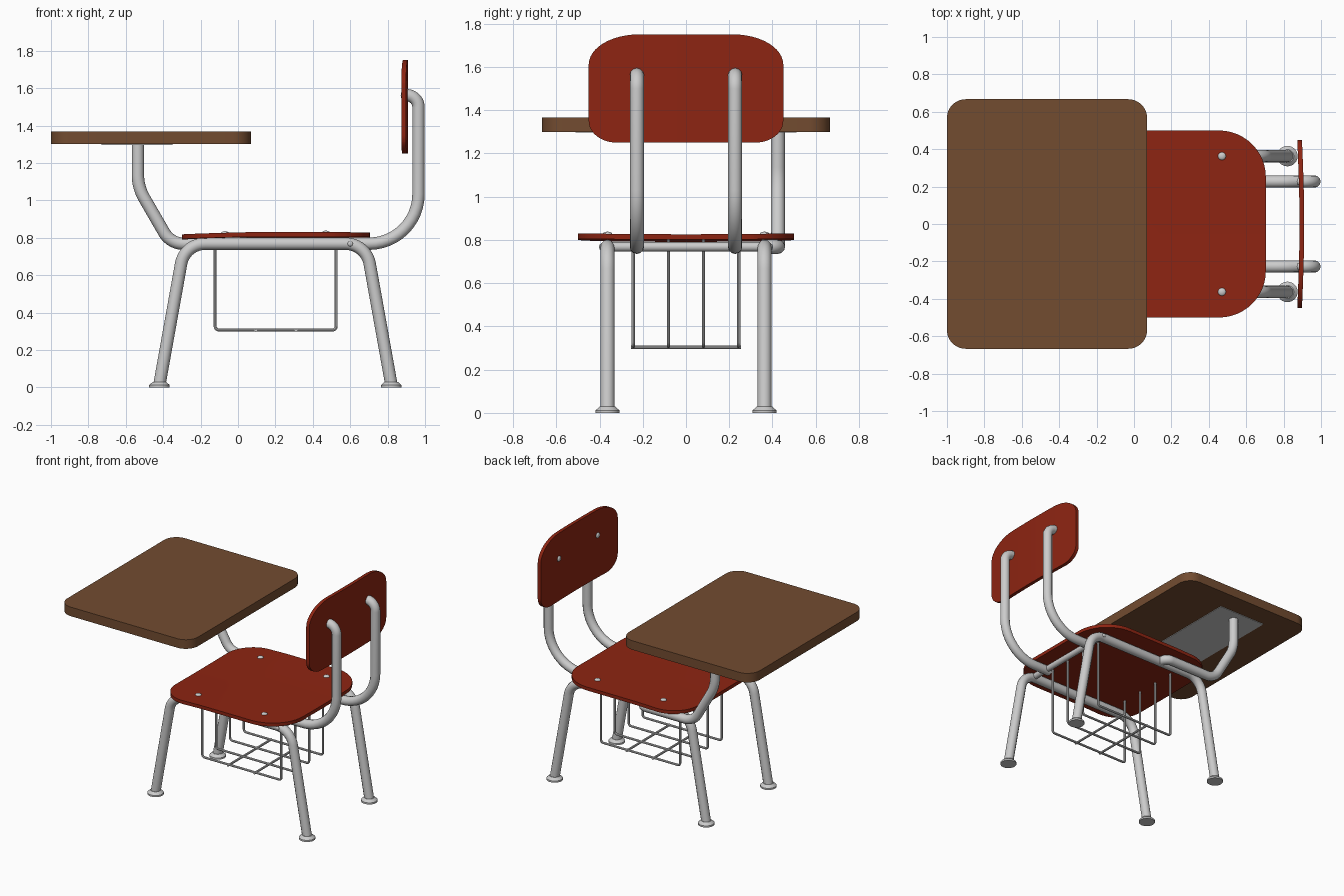
import bpy, bmesh
from math import cos, sin, pi, tan
from mathutils import Vector, Quaternion, Matrix

if "Cube" in bpy.data.objects:
    bpy.data.objects.remove(bpy.data.objects["Cube"])


def material(name, rgb):
    m = bpy.data.materials.new(name)
    m.diffuse_color = (*rgb, 1)
    m.use_nodes = True
    m.node_tree.nodes["Principled BSDF"].inputs["Base Color"].default_value = m.diffuse_color
    return m


RED = material("red_plastic", (0.27, 0.018, 0.006))
BROWN = material("brown_wood", (0.17, 0.072, 0.03))


def finish(name, bm, mat=None):
    bmesh.ops.recalc_face_normals(bm, faces=bm.faces)
    me = bpy.data.meshes.new(name)
    bm.to_mesh(me)
    bm.free()
    ob = bpy.data.objects.new(name, me)
    bpy.context.collection.objects.link(ob)
    if mat:
        me.materials.append(mat)
    bpy.ops.object.select_all(action='DESELECT')
    ob.select_set(True)
    bpy.context.view_layer.objects.active = ob
    bpy.ops.object.shade_smooth_by_angle(angle=0.6)
    return ob


def slab(name, u0, u1, v0, v1, w0, w1, corners, mat, bend=None, axes=(0, 1, 2)):
    """Plate with elliptical corners; corners = (rx, ry) from lower left, anticlockwise."""
    bm = bmesh.new()
    spots = [(u0, v0, 1, 1), (u1, v0, -1, 1), (u1, v1, -1, -1), (u0, v1, 1, -1)]
    verts = []
    for k, ((u, v, su, sv), (ru, rv)) in enumerate(zip(spots, corners)):
        for i in range(13):
            a = pi + k * pi / 2 + i * pi / 24
            verts.append(bm.verts.new((u + su * ru + ru * cos(a), v + sv * rv + rv * sin(a), w0)))
    face = bm.faces.new(verts)
    top = bmesh.ops.extrude_face_region(bm, geom=[face])["geom"]
    for e in top:
        if isinstance(e, bmesh.types.BMVert):
            e.co.z = w1
    if bend:
        for i in range(1, 16):
            t = i / 16
            for co, no in (((u0 + (u1 - u0) * t, 0, 0), (1, 0, 0)), ((0, v0 + (v1 - v0) * t, 0), (0, 1, 0))):
                bmesh.ops.bisect_plane(bm, geom=bm.verts[:] + bm.edges[:] + bm.faces[:],
                                       dist=1e-5, plane_co=co, plane_no=no)
        for v in bm.verts:
            v.co.z += bend(v.co.x, v.co.y)
    for v in bm.verts:
        v.co = [v.co[a] for a in axes]
    return finish(name, bm, mat)


def tube(name, pts, radius, fillets=(), sides=4):
    """Round tube along a path whose inner corners are filleted."""
    pts = [Vector(p) for p in pts]
    path = [pts[0]]
    for p, a, b, r in zip(pts[1:-1], pts, pts[2:], fillets):
        d1, d2 = (p - a).normalized(), (b - p).normalized()
        ang = d1.angle(d2)
        start = p - d1 * r * tan(ang / 2)
        axis = d1.cross(d2).normalized()
        centre = start + axis.cross(d1) * r
        path += [centre + Quaternion(axis, ang * i / 12) @ (start - centre) for i in range(13)]
    path.append(pts[-1])
    cu = bpy.data.curves.new(name, 'CURVE')
    cu.dimensions = '3D'
    cu.bevel_depth, cu.bevel_resolution, cu.use_fill_caps = radius, sides, True
    sp = cu.splines.new('POLY')
    sp.points.add(len(path) - 1)
    for q, p in zip(sp.points, path):
        q.co = (*p, 1)
    ob = bpy.data.objects.new(name, cu)
    bpy.context.collection.objects.link(ob)
    bpy.ops.object.select_all(action='DESELECT')
    ob.select_set(True)
    bpy.context.view_layer.objects.active = ob
    bpy.ops.object.convert(target='MESH')
    bpy.ops.object.shade_smooth_by_angle(angle=0.7)


def bolt(name, loc, scale):
    bm = bmesh.new()
    bmesh.ops.create_uvsphere(bm, u_segments=16, v_segments=10, radius=1,
                              matrix=Matrix.Translation(loc) @ Matrix.Diagonal((*scale, 1)))
    finish(name, bm)


R, RAIL = 0.033, 0.768

# desk top and its mounting plate
slab("desk_top", -1, 0.07, -0.667, 0.667, 1.30, 1.367, [(0.1, 0.1)] * 4, BROWN)
slab("desk_plate", -0.73, -0.35, -0.51, 0.51, 1.296, 1.303, [(0.002, 0.002)] * 4, None)

# seat, slightly dished and dipping at the front
slab("seat", -0.3, 0.705, -0.5, 0.5, 0.805, 0.83,
     [(0.2, 0.2), (0.25, 0.25), (0.25, 0.25), (0.2, 0.2)], RED,
     bend=lambda x, y: -0.01 * max(0, 0.05 - x) / 0.35 - 0.004 * cos(pi * y))

# curved backrest
slab("backrest", -0.45, 0.45, 1.25, 1.75, 0.873, 0.898,
     [(0.13, 0.1), (0.13, 0.1), (0.23, 0.14), (0.23, 0.14)], RED,
     bend=lambda y, z: 0.012 * cos(pi * y / 0.9), axes=(2, 0, 1))

# desk arm, bending in to the rail
tube("desk_arm", [(-0.535, 0.425, 1.30), (-0.535, 0.425, 1.07), (-0.36, 0.425, RAIL),
                  (0.07, 0.425, RAIL), (0.07, 0.35, RAIL)], R, (0.25, 0.12, 0.045))

for side, s in (("right", -1), ("left", 1)):
    y = 0.363 * s
    # leg frame: two legs and a rail in one tube
    tube(side + "_leg_frame", [(-0.42, y, 0.015), (-0.285, y, RAIL), (0.685, y, RAIL), (0.82, y, 0.015)],
         R, (0.13, 0.13))
    # feet
    for end, x in (("front", -0.42), ("back", 0.82)):
        bm = bmesh.new()
        for r1, r2, z, h in ((0.055, 0.055, 0.006, 0.012), (0.055, 0.035, 0.021, 0.018)):
            bmesh.ops.create_cone(bm, cap_ends=True, segments=24, radius1=r1, radius2=r2, depth=h,
                                  matrix=Matrix.Translation((x, y, z)))
        finish(f"{side}_{end}_foot", bm)
    # seat bolts
    for end, x, z in (("front", -0.07, 0.823), ("back", 0.47, 0.826)):
        bolt(f"{side}_{end}_seat_bolt", (x, y, z), (0.022, 0.022, 0.012))
    # back support tube with its bolt and crossbar cap
    yb = 0.227 * s
    tube(side + "_back_support", [(0.57, yb, RAIL), (0.965, yb, RAIL), (0.965, yb, 1.562), (0.9, yb, 1.562)],
         R, (0.265, 0.064))
    bolt(side + "_back_bolt", (0.88, yb, 1.562), (0.01, 0.02, 0.02))
    bolt(side + "_crossbar_cap", (0.6, y + 0.032 * s, RAIL), (0.014, 0.007, 0.014))

# crossbar under the seat
tube("crossbar", [(0.6, -0.36, RAIL), (0.6, 0.36, RAIL)], 0.022)

# wire basket
for i, y in enumerate((-0.243, -0.081, 0.081, 0.243)):
    tube(f"basket_wire_{i + 1}", [(-0.122, y, 0.806), (-0.122, y, 0.307), (0.525, y, 0.307), (0.525, y, 0.806)],
         0.008, (0.02, 0.02), 2)
for i, x in enumerate((0.095, 0.31)):
    tube(f"basket_cross_wire_{i + 1}", [(x, -0.255, 0.304), (x, 0.255, 0.304)], 0.008, (), 2)
